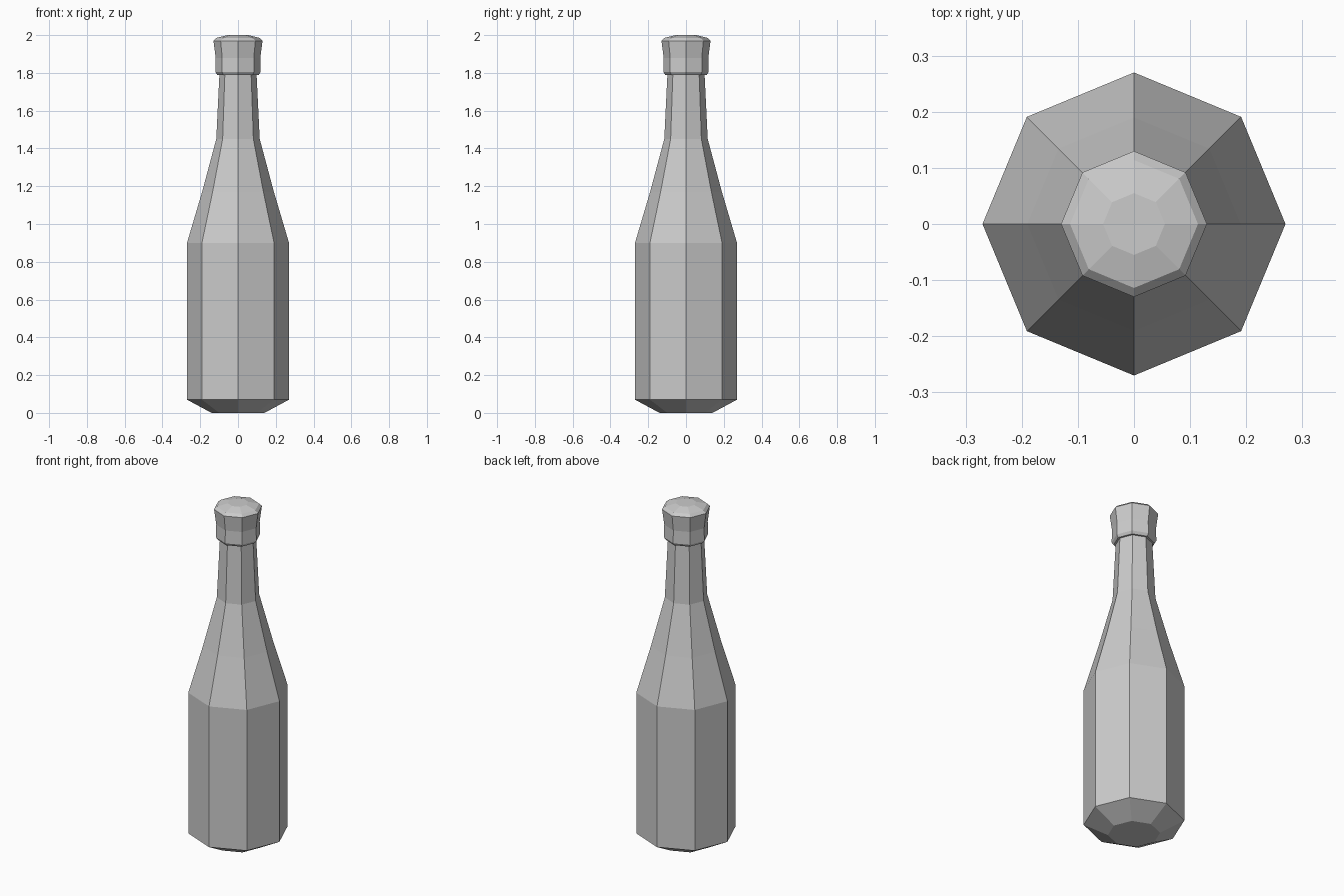
import bpy, bmesh
from math import cos, sin, tau

if "Cube" in bpy.data.objects:
    bpy.data.objects.remove(bpy.data.objects["Cube"])

SIDES = 8


def lathe(name, profile):
    """Flat-faced octagonal solid from (radius, height) rings, capped at both ends."""
    bm = bmesh.new()
    rings = [[bm.verts.new((r * cos(tau * i / SIDES), r * sin(tau * i / SIDES), z))
              for i in range(SIDES)] for r, z in profile]
    for low, high in zip(rings, rings[1:]):
        for i in range(SIDES):
            j = (i + 1) % SIDES
            bm.faces.new((low[i], low[j], high[j], high[i]))
    bm.faces.new(rings[0][::-1])
    bm.faces.new(rings[-1])
    mesh = bpy.data.meshes.new(name)
    bm.to_mesh(mesh)
    bm.free()
    obj = bpy.data.objects.new(name, mesh)
    bpy.context.collection.objects.link(obj)
    return obj


# Body: chamfered base, straight sides, long shoulder, narrow neck
lathe("bottle_body", [(0.14, 0), (0.27, 0.07), (0.27, 0.90), (0.19, 1.17),
                      (0.115, 1.45), (0.098, 1.80)])

# Cap: small lower lip, flared collar, shallow domed top
lathe("bottle_cap", [(0.11, 1.79), (0.12, 1.805), (0.118, 1.88), (0.13, 1.97),
                     (0.114, 1.985), (0.055, 2.0)])
